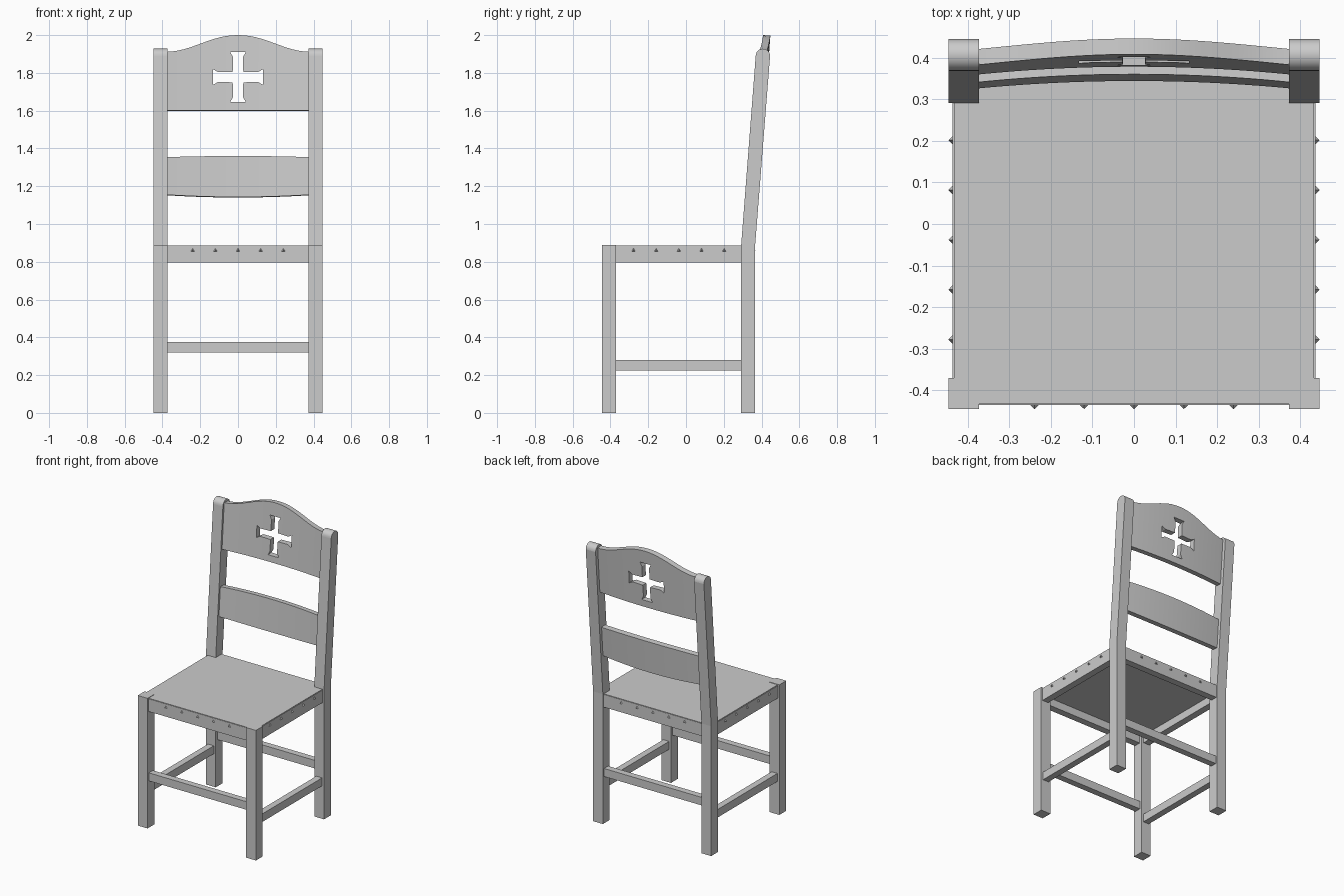
import bpy, bmesh
from math import sin, cos, pi, radians
from mathutils import Vector, Matrix

if "Cube" in bpy.data.objects:
    bpy.data.objects.remove(bpy.data.objects["Cube"])

grey = bpy.data.materials.new("plain grey")
grey.use_nodes = True
COLOUR = (0.6, 0.6, 0.6, 1)
grey.diffuse_color = COLOUR
grey.node_tree.nodes["Principled BSDF"].inputs["Base Color"].default_value = COLOUR


def finish(name, bm):
    bmesh.ops.recalc_face_normals(bm, faces=bm.faces)
    mesh = bpy.data.meshes.new(name)
    bm.to_mesh(mesh)
    bm.free()
    mesh.materials.append(grey)
    obj = bpy.data.objects.new(name, mesh)
    bpy.context.collection.objects.link(obj)
    return obj


def box(name, x, y, z):
    bm = bmesh.new()
    size = Matrix.Diagonal((x[1] - x[0], y[1] - y[0], z[1] - z[0], 1))
    centre = Matrix.Translation((sum(x) / 2, sum(y) / 2, sum(z) / 2))
    bmesh.ops.create_cube(bm, size=1, matrix=centre @ size)
    return finish(name, bm)


def prism(name, points, shift):
    bm = bmesh.new()
    face = bm.faces.new([bm.verts.new(p) for p in points])
    new = bmesh.ops.extrude_face_region(bm, geom=[face])["geom"]
    bmesh.ops.translate(bm, vec=shift, verts=[v for v in new if isinstance(v, bmesh.types.BMVert)])
    return finish(name, bm)


def activate(obj):
    bpy.ops.object.select_all(action="DESELECT")
    obj.select_set(True)
    bpy.context.view_layer.objects.active = obj


# Legs: square in front, leaning with a rounded top at the back
INNER, OUTER = 0.373, 0.447
cap = [(0.407 + 0.038 * cos(a * pi / 12), 1.89 + 0.038 * sin(a * pi / 12)) for a in range(13)]
profile = [(0.292, 0), (0.366, 0), (0.366, 0.888)] + cap + [(0.292, 0.888)]
for side, s in (("left", 1), ("right", -1)):
    xs = sorted((s * INNER, s * OUTER))
    box(side + "_front_leg", xs, (-0.445, -0.371), (0, 0.89))
    leg = prism(side + "_back_leg", [(xs[0], y, z) for y, z in profile], (xs[1] - xs[0], 0, 0))
    for p in leg.data.polygons:
        p.use_smooth = p.center.z > 1.88 and abs(p.normal.x) < 0.5

    # Side rails and stretchers
    rail = sorted((s * 0.437, s * 0.39))
    box(side + "_seat_rail", rail, (-0.371, 0.292), (0.797, 0.883))
    box(side + "_stretcher", sorted((s * 0.388, s * 0.432)), (-0.371, 0.292), (0.225, 0.28))

# Front and back rails and stretchers
for end, y, s in (("front", -0.436, 1), ("back", 0.358, -1)):
    box(end + "_seat_rail", (-INNER, INNER), sorted((y, y + s * 0.047)), (0.797, 0.883))
    box(end + "_stretcher", (-INNER, INNER), sorted((y + s * 0.005, y + s * 0.049)), (0.32, 0.375))

# Seat panel, fitted around the legs
seat = prism("seat", [(sx * x, y, 0.85) for sx, x, y in (
    (-1, INNER, -0.434), (1, INNER, -0.434), (1, INNER, -0.371), (1, 0.434, -0.371),
    (1, 0.434, 0.292), (1, INNER, 0.292), (1, INNER, 0.356), (-1, INNER, 0.356),
    (-1, INNER, 0.292), (-1, 0.434, 0.292), (-1, 0.434, -0.371), (-1, INNER, -0.371))],
    (0, 0, 0.037))

# Small pointed studs along every rail
bm = bmesh.new()
for i in range(-2, 3):
    step = i * 0.12
    for pos, turn in (((step, -0.440, 0.86), 0), ((0.441, step - 0.038, 0.86), 90),
                      ((step, 0.362, 0.86), 180), ((-0.441, step - 0.038, 0.86), 270)):
        place = (Matrix.Translation(pos) @ Matrix.Rotation(radians(turn), 4, "Z")
                 @ Matrix.Rotation(radians(90), 4, "X"))
        bmesh.ops.create_cone(bm, segments=3, radius1=0.014, radius2=0, depth=0.012,
                              cap_ends=True, matrix=place)
finish("studs", bm)


# Curved, leaning back slats
def slat(name, low, high, columns=24):
    bm = bmesh.new()
    rings = []
    for i in range(columns + 1):
        u = 2 * i / columns - 1
        x = u * (INNER + 0.005)
        ring = []
        for z, depth in ((low(u), 0), (high(u), 0), (high(u), 0.038), (low(u), 0.038)):
            y = 0.345 + 0.075 * (z - 1.15) - 0.019 * u * u + depth
            ring.append(bm.verts.new((x, y, z - 0.075 * depth)))
        rings.append(ring)
    for a, b in zip(rings, rings[1:]):
        for k in range(4):
            bm.faces.new((a[k], a[(k + 1) % 4], b[(k + 1) % 4], b[k]))
    bm.faces.new(rings[0])
    bm.faces.new(rings[-1])
    return finish(name, bm)


lower = slat("lower_slat", lambda u: 1.143 + 0.012 * u * u, lambda u: 1.36 - 0.006 * u * u)
upper = slat("upper_slat", lambda u: 1.602, lambda u: 1.956 + 0.044 * cos(pi * abs(u) ** 1.05))

# Flared cross opening, one arm turned four times
arm = [(0.028, 0.028), (0.026, 0.105), (0.041, 0.132), (-0.041, 0.132), (-0.026, 0.105)]
outline = []
for k in range(4):
    turn = Matrix.Rotation(k * pi / 2, 2)
    outline += [turn @ Vector(p) for p in arm]
cutter = prism("cross_cutter", [(p.x, 0.3, 1.778 + p.y) for p in outline], (0, 0.25, 0))
cutter.hide_render = True
activate(upper)
cut = upper.modifiers.new("cross", "BOOLEAN")
cut.operation, cut.solver, cut.object = "DIFFERENCE", "EXACT", cutter
bpy.ops.object.modifier_apply(modifier=cut.name)
bpy.data.objects.remove(cutter)

for obj in (lower, upper):
    activate(obj)
    bpy.ops.object.shade_smooth_by_angle(angle=radians(30))
